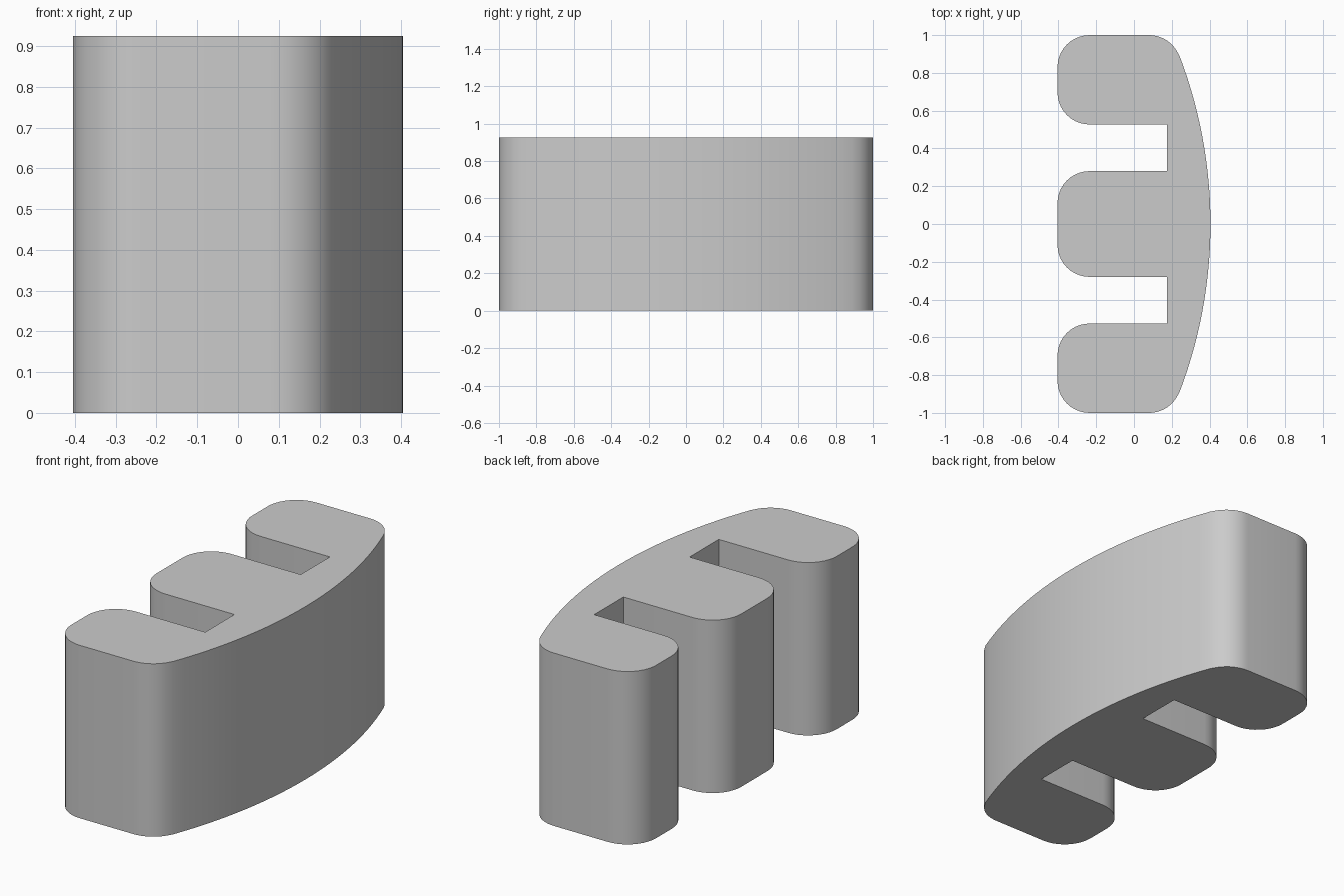
import bpy
import bmesh
from math import sin, cos, asin, radians, pi

cube = bpy.data.objects.get("Cube")
if cube:
    bpy.data.objects.remove(cube, do_unlink=True)

HEIGHT = 0.925
LEFT, SLOT_X, RIGHT = -0.405, 0.175, 0.405
SLOT_IN, SLOT_OUT = 0.28, 0.527
R = 0.17            # corner radius
BOW = 2.5           # radius of the bowed side


def arc(cx, cy, r, start, end, steps):
    """Points on a circular arc, angles in radians."""
    return [(cx + r * cos(start + (end - start) * i / steps),
             cy + r * sin(start + (end - start) * i / steps))
            for i in range(steps + 1)]


# Half outline (y >= 0), from the bowed side around to the middle lobe
corner_x, corner_y = 0.08, 1 - R
join = asin(corner_y / (BOW - R))
half = arc(RIGHT - BOW, 0, BOW, 0, join, 14)
half += arc(corner_x, corner_y, R, join, pi / 2, 10)[1:]
half += arc(LEFT + R, 1 - R, R, pi / 2, pi, 10)
half += arc(LEFT + R, SLOT_OUT + R, R, pi, 1.5 * pi, 10)
half += [(SLOT_X, SLOT_OUT), (SLOT_X, SLOT_IN)]
half += arc(LEFT + R, SLOT_IN - R, R, pi / 2, pi, 10)

# Mirror the half outline, without repeating the point on the axis
outline = half + [(x, -y) for x, y in reversed(half[1:])]

# Extrude the outline into the solid block
bm = bmesh.new()
base = bm.faces.new([bm.verts.new((x, y, 0)) for x, y in outline])
result = bmesh.ops.extrude_face_region(bm, geom=[base], use_keep_orig=True)
top = [v for v in result["geom"] if isinstance(v, bmesh.types.BMVert)]
bmesh.ops.translate(bm, verts=top, vec=(0, 0, HEIGHT))
bmesh.ops.recalc_face_normals(bm, faces=bm.faces)
mesh = bpy.data.meshes.new("slotted_block")
bm.to_mesh(mesh)
bm.free()

block = bpy.data.objects.new("slotted_block", mesh)
bpy.context.collection.objects.link(block)

# Plain grey
grey = bpy.data.materials.new("light_grey")
grey.use_nodes = True
colour = (0.6, 0.6, 0.6, 1)
grey.diffuse_color = colour
grey.node_tree.nodes["Principled BSDF"].inputs["Base Color"].default_value = colour
mesh.materials.append(grey)

# Smooth rounded walls, sharp rims and slot corners
bpy.ops.object.select_all(action="DESELECT")
block.select_set(True)
bpy.context.view_layer.objects.active = block
bpy.ops.object.shade_smooth_by_angle(angle=radians(30))
